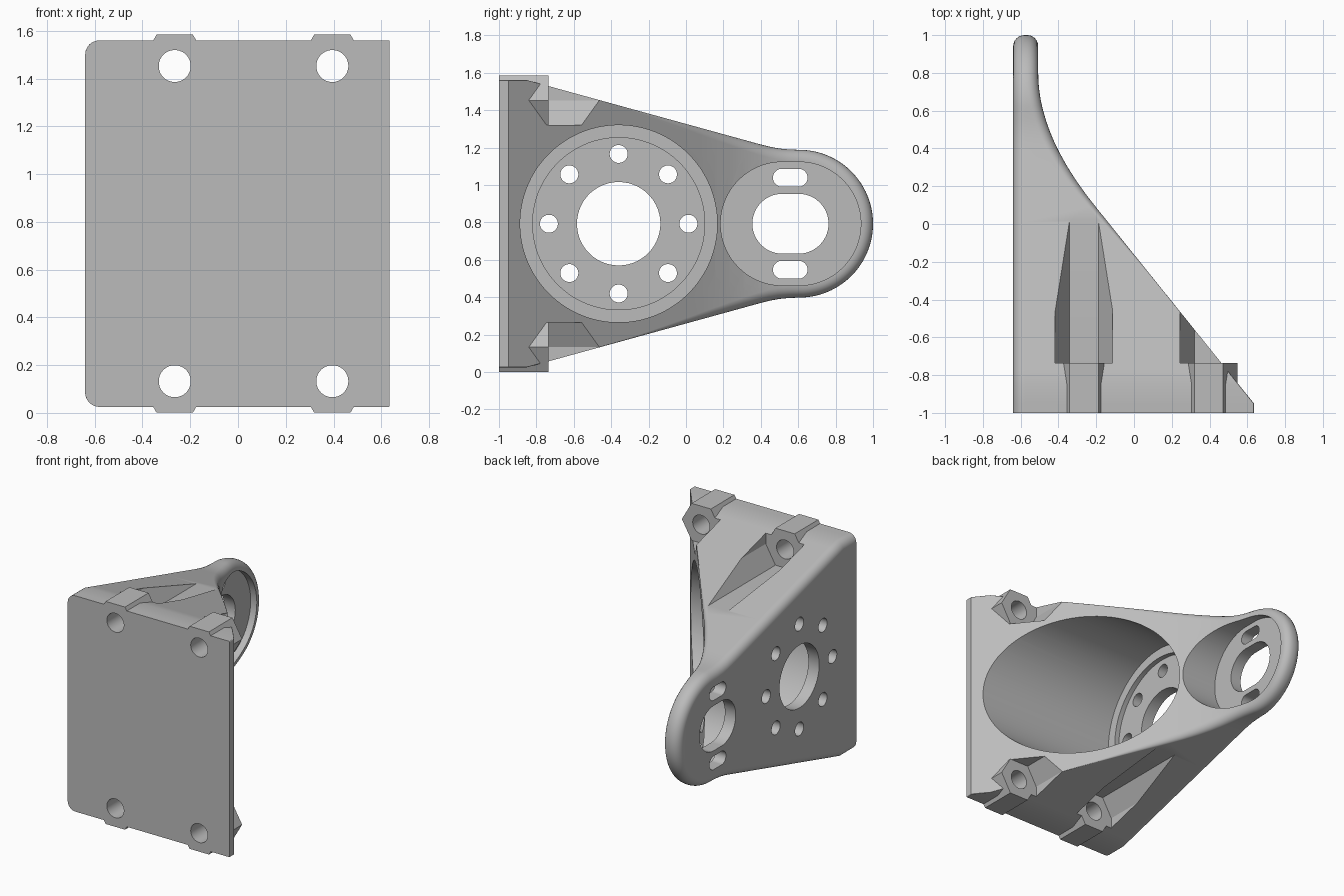
import bpy, bmesh, math

cube = bpy.data.objects.get("Cube")
if cube:
    bpy.data.objects.remove(cube, do_unlink=True)

MID = 0.7925          # height of the symmetry plane
LEFT = -0.64          # outer side of the mounting wall
FLOOR = -0.555        # inner side of the mounting wall
BACK = -0.735         # rear end of the screw bosses
HOLES = [(x, MID + s * 0.66) for x in (-0.265, 0.395) for s in (-1, 1)]

grey = bpy.data.materials.new("plain grey")
grey.use_nodes = True
grey.diffuse_color = (0.5, 0.5, 0.5, 1)
grey.node_tree.nodes["Principled BSDF"].inputs["Base Color"].default_value = (0.5, 0.5, 0.5, 1)


def make_object(name, bm):
    bmesh.ops.recalc_face_normals(bm, faces=bm.faces[:])
    mesh = bpy.data.meshes.new(name)
    bm.to_mesh(mesh)
    bm.free()
    mesh.materials.append(grey)
    obj = bpy.data.objects.new(name, mesh)
    bpy.context.collection.objects.link(obj)
    return obj


def prism(bm, pts, axis, lo, hi):
    """Extrude a profile along x (points are y, z) or along y (points are x, z)."""
    def place(t, p):
        return (t, p[0], p[1]) if axis == "x" else (p[0], t, p[1])
    a = [bm.verts.new(place(lo, p)) for p in pts]
    b = [bm.verts.new(place(hi, p)) for p in pts]
    bm.faces.new(a)
    bm.faces.new(b[::-1])
    for i in range(len(pts)):
        j = (i + 1) % len(pts)
        bm.faces.new((a[i], a[j], b[j], b[i]))


def slot(u0, u1, v, r, n=64):
    """Round-ended slot; a circle when u0 equals u1."""
    pts = []
    for i in range(n):
        a = 2 * math.pi * (i + 0.5) / n
        pts.append(((u1 if math.cos(a) > 0 else u0) + r * math.cos(a), v + r * math.sin(a)))
    return pts


def circle(u, v, r, n=64):
    return slot(u, u, v, r, n)


def hexagon(u, v, r=0.152):
    return [(u + r * math.cos(k * math.pi / 3), v + r * math.sin(k * math.pi / 3)) for k in range(6)]


def slope_x(y):
    """Inclined inner side: straight brace that sweeps into the thin tip."""
    if y < -0.95:
        return 0.635
    if y < 0.1:
        return 0.635 - 0.805 * (y + 0.95)
    if y > 0.8:
        return -0.507
    t = (y - 0.1) / 0.7
    return -0.507 + 0.297 * (1 - 3 * t * t + 2 * t ** 3) - 0.805 * 0.7 * t * (1 - t) ** 2


def inner_fillet(y):
    t = min(1, max(0, (y + 0.4) / 0.9))
    return 0.005 + 0.053 * t * t * (3 - 2 * t)


# Half outline of the body: distance along y, half height
outline = [(-1, 0.7675), (-0.95, 0.7675), (-0.85, 0.7675)]
outline += [(-0.85 + 1.25 * i / 16, 0.7675 - 0.344 * i / 16) for i in range(1, 17)]
outline += [(0.45, 0.411), (0.5, 0.402), (0.55, 0.397)]
outline += [(0.605 + 0.395 * math.sin(i * math.pi / 56), 0.395 * math.cos(i * math.pi / 56))
            for i in range(28)] + [(1, 0)]

# Body: cross sections with rounded edges, joined along the outline
bm = bmesh.new()
rings = []
SEG = 6
for j, (y, h) in enumerate(outline):
    if j == 0:
        ny, nh = 0, 1
    elif j == len(outline) - 1:
        ny, nh = 1, 0
    else:
        dy = outline[j + 1][0] - outline[j - 1][0]
        dh = outline[j + 1][1] - outline[j - 1][1]
        length = math.hypot(dy, dh)
        ny, nh = -dh / length, dy / length
    section = []
    for k in range(SEG + 1):
        a = math.pi / 2 * k / SEG
        d = 0.06 * (1 - math.sin(a))
        section.append((LEFT + 0.06 * (1 - math.cos(a)), y - d * ny, h - d * nh))
    r = inner_fillet(y)
    for k in range(SEG + 1):
        a = math.pi / 2 * k / SEG
        d = r * (1 - math.cos(a))
        section.append((slope_x(y - d * ny) - r * (1 - math.sin(a)), y - d * ny, h - d * nh))
    ring = [bm.verts.new((x, v, MID + w)) for x, v, w in section]
    ring += [bm.verts.new((x, v, MID - w)) for x, v, w in section[::-1]]
    rings.append(ring)
for a, b in zip(rings, rings[1:]):
    for i in range(len(a)):
        k = (i + 1) % len(a)
        bm.faces.new((a[i], a[k], b[k], b[i]))
bm.faces.new(rings[0])
bmesh.ops.remove_doubles(bm, verts=bm.verts[:], dist=1e-5)
body = make_object("motor_bracket", bm)

# Hexagonal screw bosses
bosses = bmesh.new()
for x, z in HOLES:
    prism(bosses, hexagon(x, z), "y", -1, BACK)

# Wide bores and the screw access channels behind the bosses
wide = bmesh.new()
prism(wide, circle(-0.36, MID, 0.527, 96), "x", -0.52, 1)
prism(wide, slot(0.515, 0.605, MID, 0.33, 96), "x", FLOOR, 1)
for x, z in HOLES:
    s = 1 if z > MID else -1
    channel = [(-0.152, 0.9), (-0.152, 0), (-0.076, -0.1316), (0.076, -0.1316), (0.152, 0), (0.152, 0.9)]
    prism(wide, [(x + u, z + s * v) for u, v in channel], "y", BACK, 0.4)

# Recessed floor of the large bore
recess = bmesh.new()
prism(recess, circle(-0.36, MID, 0.46, 96), "x", FLOOR, -0.4)

# Through holes: shaft, bolt circle, bearing slots, mounting screws
through = bmesh.new()
prism(through, circle(-0.36, MID, 0.223), "x", -0.8, -0.45)
for k in range(8):
    a = k * math.pi / 4
    prism(through, circle(-0.36 + 0.373 * math.cos(a), MID + 0.373 * math.sin(a), 0.048, 32), "x", -0.8, -0.45)
prism(through, slot(0.515, 0.602, MID, 0.16), "x", -0.8, -0.45)
for s in (-1, 1):
    prism(through, slot(0.513, 0.602, MID + s * 0.246, 0.048, 32), "x", -0.8, -0.45)
for x, z in HOLES:
    prism(through, circle(x, z, 0.067, 48), "y", -1.2, -0.65)

# Apply the bosses and cuts in order
bpy.context.view_layer.objects.active = body
body.select_set(True)
for name, tool, op in (("screw_bosses", bosses, "UNION"), ("wide_cutter", wide, "DIFFERENCE"),
                       ("recess_cutter", recess, "DIFFERENCE"), ("hole_cutter", through, "DIFFERENCE")):
    helper = make_object(name, tool)
    mod = body.modifiers.new(name, "BOOLEAN")
    mod.operation = op
    mod.solver = "EXACT"
    mod.object = helper
    bpy.ops.object.modifier_apply(modifier=mod.name)
    bpy.data.objects.remove(helper, do_unlink=True)

# Smooth fillets and bores, sharp edges elsewhere
bpy.ops.object.select_all(action="DESELECT")
body.select_set(True)
bpy.ops.object.shade_smooth_by_angle(angle=math.radians(30))
weighted = body.modifiers.new("weighted normals", "WEIGHTED_NORMAL")
weighted.keep_sharp = True
